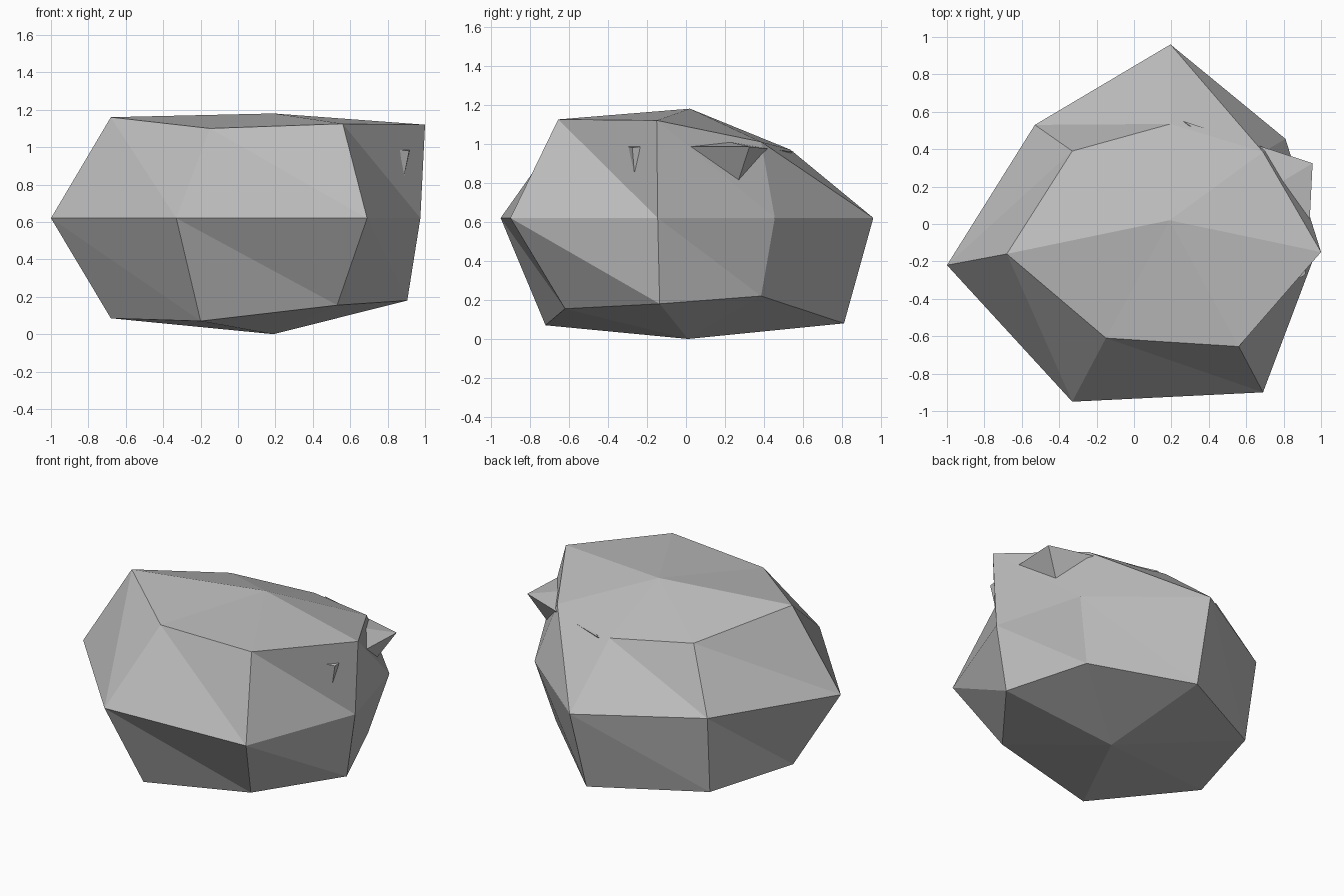
import bpy
import bmesh
from mathutils import Vector

default_cube = bpy.data.objects.get("Cube")
if default_cube:
    bpy.data.objects.remove(default_cube, do_unlink=True)


def make_material(name, colour):
    material = bpy.data.materials.new(name)
    material.use_nodes = True
    material.diffuse_color = colour
    material.node_tree.nodes["Principled BSDF"].inputs["Base Color"].default_value = colour
    return material


stone = make_material("grey_stone", (0.5, 0.5, 0.5, 1))


def finish_object(name, bm):
    """Turn the bmesh into a flat-shaded stone object with outward normals."""
    bmesh.ops.recalc_face_normals(bm, faces=bm.faces)
    mesh = bpy.data.meshes.new(name)
    bm.to_mesh(mesh)
    bm.free()
    mesh.materials.append(stone)
    part = bpy.data.objects.new(name, mesh)
    bpy.context.collection.objects.link(part)
    return part


def bridge_rings(bm, upper, lower):
    """Join two rings with triangles, every quad split the same way."""
    count = len(upper)
    for i in range(count):
        j = (i + 1) % count
        bm.faces.new((upper[i], lower[j], upper[j]))
        bm.faces.new((upper[i], lower[i], lower[j]))


def cap_ring(bm, ring, pole):
    for i, vertex in enumerate(ring):
        bm.faces.new((vertex, ring[(i + 1) % len(ring)], pole))


def make_boulder(name, top, rings, bottom):
    bm = bmesh.new()
    rings = [[bm.verts.new(point) for point in ring] for ring in rings]
    for upper, lower in zip(rings, rings[1:]):
        bridge_rings(bm, upper, lower)
    cap_ring(bm, rings[0], bm.verts.new(top))
    cap_ring(bm, rings[-1], bm.verts.new(bottom))
    return finish_object(name, bm)


def make_shard(name, tip, roots, depth):
    """Pointed chip whose edges run from the tip into the boulder."""
    bm = bmesh.new()
    tip = Vector(tip)
    bm.verts.new(tip)
    for root in roots:
        bm.verts.new(tip + (Vector(root) - tip) * depth)
    bmesh.ops.convex_hull(bm, input=bm.verts)
    return finish_object(name, bm)


# Seven-sided boulder: shoulder, waist and foot rings
shoulder = [(-.68, -.16, 1.16), (-.15, -.61, 1.1), (.56, -.655, 1.125),
            (1, -.15, 1.12), (.69, .385, 1.01), (.195, .535, .97), (-.33, .39, 1.02)]
waist_outline = [(-1, -.22), (-.33, -.95), (.69, -.9), (.975, -.145),
                 (.81, .455), (.195, .96), (-.53, .53)]
waist = [(x, y, .62) for x, y in waist_outline]
foot = [(-.68, -.17, .085), (-.2, -.72, .07), (.53, -.62, .155),
        (.905, -.135, .18), (.7, .385, .22), (.175, .81, .08), (-.5, .46, .09)]
make_boulder("boulder", (.19, .02, 1.18), (shoulder, waist, foot), (.19, .01, 0))

# Large chip jutting from the side
make_shard("large_shard", (.955, .325, .985),
           [(.94, .03, .985), (.85, .27, .815), (.28, .545, .96), (.78, .22, 1.01)], 1.03)

# Small chip on the front corner
make_shard("small_shard", (.915, -.275, .98),
           [(.865, -.295, .985), (.918, -.235, .985), (.89, -.265, .855)], 1.05)
